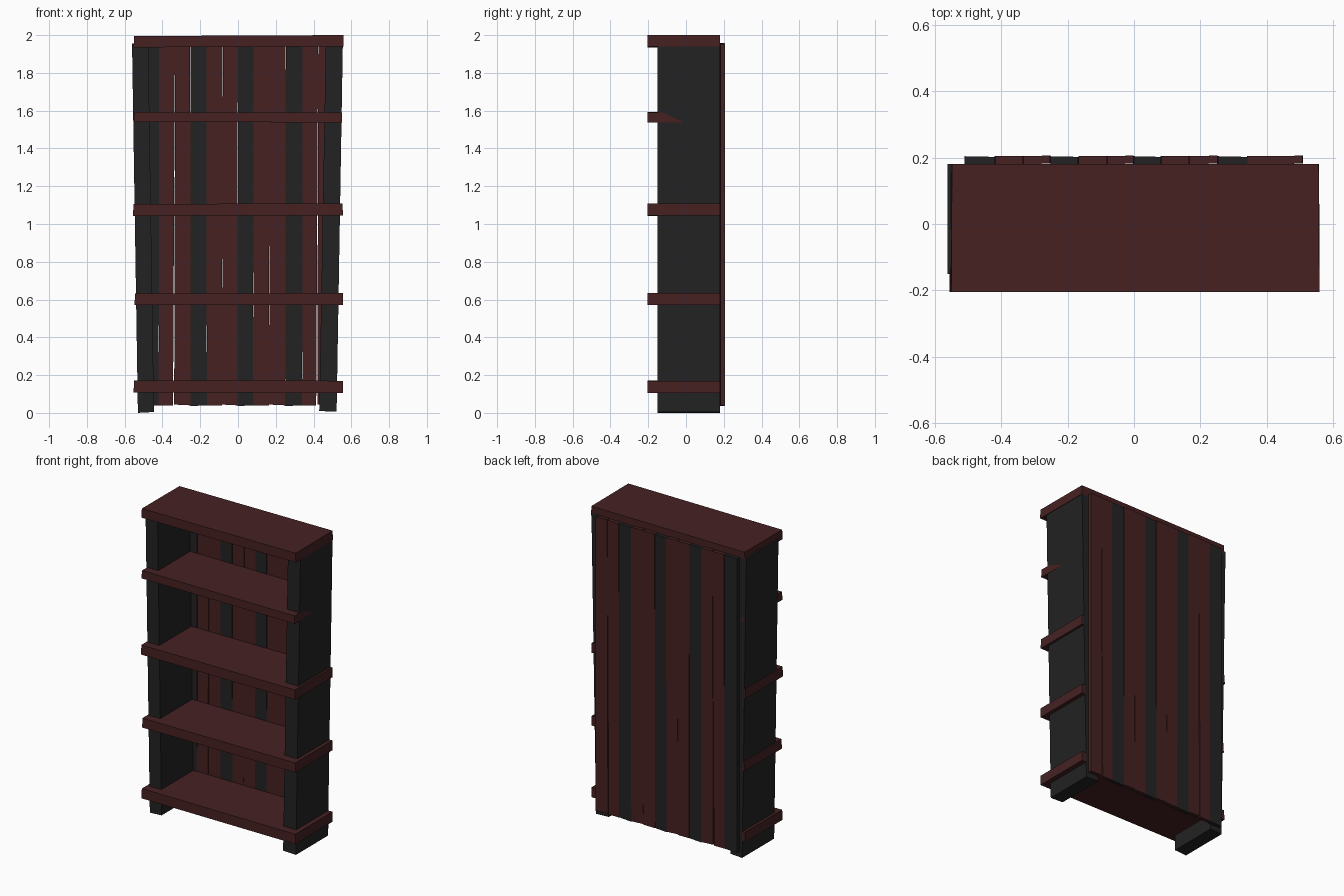
import bpy
import bmesh

cube = bpy.data.objects.get("Cube")
if cube:
    bpy.data.objects.remove(cube, do_unlink=True)


def material(name, rgb):
    mat = bpy.data.materials.new(name)
    mat.use_nodes = True
    colour = (*rgb, 1.0)
    mat.diffuse_color = colour
    mat.node_tree.nodes["Principled BSDF"].inputs["Base Color"].default_value = colour
    return mat


RED = material("red_brown_wood", (0.061, 0.0152, 0.016))
DARK = material("charcoal_wood", (0.016, 0.016, 0.016))


def board(name, mat, low, high, y, z, skew=0.0, tilt=0.0, twist=0.0):
    """Rough board. low/high: x range at bottom/top. skew: x shift at the back,
    tilt: rise at the right end, twist: y shift at the right edge."""
    bm = bmesh.new()
    bmesh.ops.create_cube(bm, size=1)
    for v in bm.verts:
        right, back, top = (c > 0 for c in v.co)
        x = (high if top else low)[right]
        v.co = (x + (skew * (1 if right else -1) if back else 0),
                y[back] + (twist if right else 0),
                z[top] + (tilt if right else 0))
    mesh = bpy.data.meshes.new(name)
    bm.to_mesh(mesh)
    bm.free()
    mesh.materials.append(mat)
    obj = bpy.data.objects.new(name, mesh)
    bpy.context.collection.objects.link(obj)
    return obj


# Uprights, leaning outwards towards the top
board("right_upright", DARK, (-0.53, -0.445), (-0.561, -0.475), (-0.15, 0.18), (0, 1.955), tilt=0.005)
board("left_upright", DARK, (0.43, 0.522), (0.465, 0.555), (-0.15, 0.18), (0.01, 1.96), tilt=-0.004)

# Shelves: name, left end, right end, bottom, top, end skew, tilt
shelves = [
    ("bottom_shelf", -0.553, 0.556, 0.108, 0.172, 0, -0.002),
    ("lower_shelf", -0.548, 0.556, 0.57, 0.632, 0, 0.002),
    ("middle_shelf", -0.556, 0.555, 1.043, 1.106, 0, 0.003),
    ("upper_shelf", -0.552, 0.551, 1.54, 1.592, -0.006, -0.002),
    ("top_shelf", -0.553, 0.559, 1.935, 1.995, -0.002, 0.005),
]
for name, x0, x1, z0, z1, skew, tilt in shelves:
    board(name, RED, (x0, x1), (x0 + 0.003, x1 - 0.001), (-0.204, 0.18), (z0, z1), skew, tilt)

# Back planks, seams at the bottom and top; every third plank is dark
low = [-0.51, -0.42, -0.338, -0.252, -0.165, -0.085, -0.003, 0.08, 0.165, 0.25, 0.34, 0.42, 0.508]
high = [-0.51, -0.417, -0.333, -0.252, -0.167, -0.08, 0, 0.083, 0.167, 0.253, 0.342, 0.425, 0.508]
gaps = {1: 0.006, 10: 0.006}
for i in range(12):
    wobble = 0.004 * (i % 3 - 1)
    board(f"back_plank_{i + 1}", DARK if i % 3 == 0 else RED,
          (low[i], low[i + 1] - gaps.get(i, 0)), (high[i], high[i + 1] - 0.001),
          (0.18, 0.204), (0.04 + wobble, 1.953 + wobble), tilt=-wobble, twist=wobble / 2)
